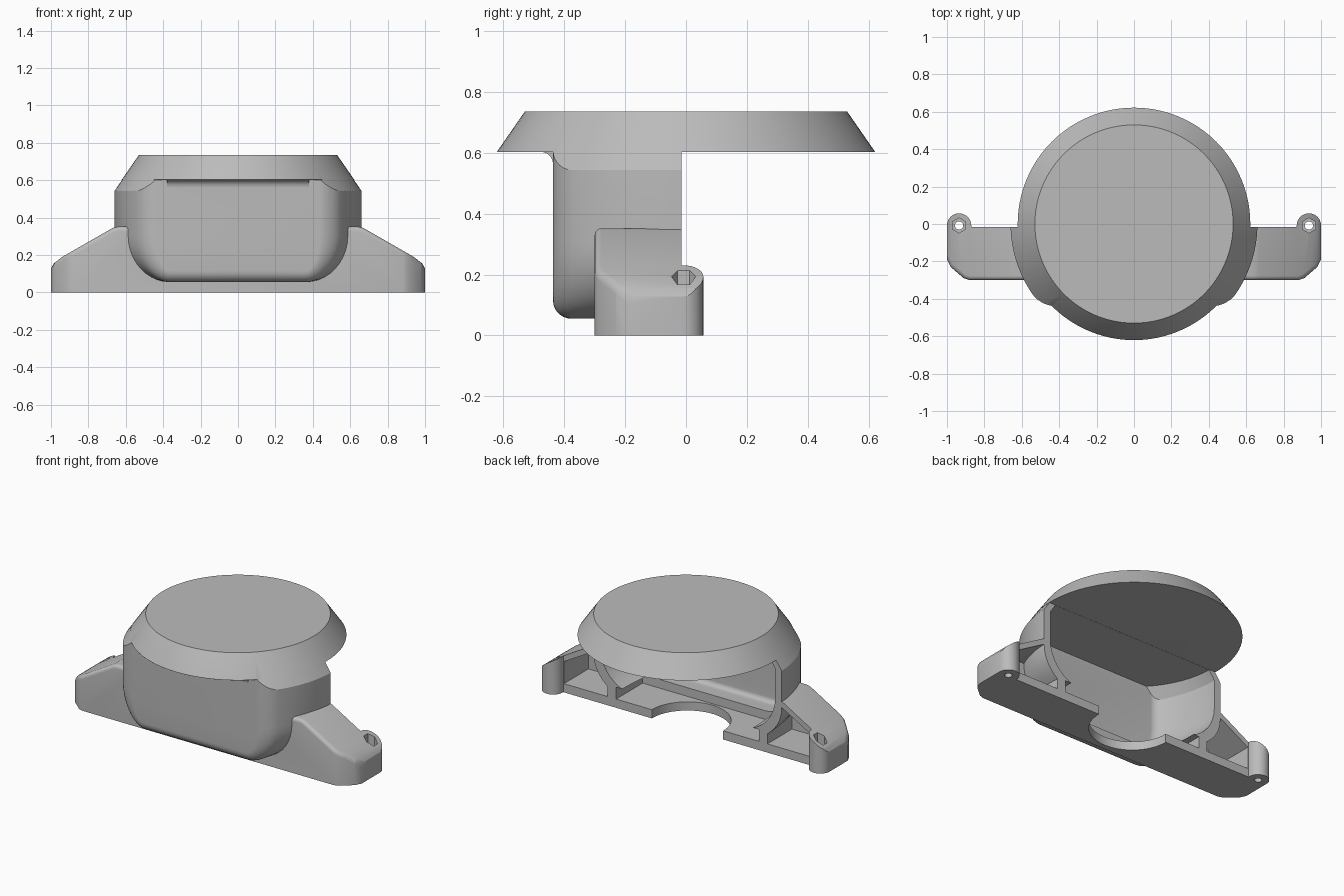
import bpy, bmesh
from math import sin, cos, pi, sqrt
from mathutils import Vector

if "Cube" in bpy.data.objects:
    bpy.data.objects.remove(bpy.data.objects["Cube"])

grey = bpy.data.materials.new("plain_grey")
grey.use_nodes = True
grey.diffuse_color = (0.5, 0.5, 0.5, 1)
grey.node_tree.nodes["Principled BSDF"].inputs["Base Color"].default_value = (0.5, 0.5, 0.5, 1)


def loft(name, rings):
    """Closed solid through a row of equal-length rings."""
    bm = bmesh.new()
    loops = [[bm.verts.new(p) for p in ring] for ring in rings]
    n = len(loops[0])
    for a, b in zip(loops, loops[1:]):
        for i in range(n):
            j = (i + 1) % n
            bm.faces.new((a[i], a[j], b[j], b[i]))
    bm.faces.new(loops[0])
    bm.faces.new(loops[-1])
    bmesh.ops.recalc_face_normals(bm, faces=bm.faces)
    mesh = bpy.data.meshes.new(name)
    bm.to_mesh(mesh)
    bm.free()
    mesh.materials.append(grey)
    ob = bpy.data.objects.new(name, mesh)
    bpy.context.collection.objects.link(ob)
    return ob


def prism(name, outline, axis, lo, hi):
    place = {"x": lambda u, v, d: (d, u, v),
             "y": lambda u, v, d: (u, d, v),
             "z": lambda u, v, d: (u, v, d)}[axis]
    return loft(name, [[place(u, v, d) for u, v in outline] for d in (lo, hi)])


def circle(r, n=96, cx=0, cy=0):
    return [(cx + r * cos(2 * pi * i / n), cy + r * sin(2 * pi * i / n)) for i in range(n)]


def frustum(name, r0, z0, r1, z1):
    return loft(name, [[(x, y, z) for x, y in circle(r)] for r, z in ((r0, z0), (r1, z1))])


def rect(u0, v0, u1, v1):
    return [(u0, v0), (u1, v0), (u1, v1), (u0, v1)]


def boolean(ob, tool, op="DIFFERENCE", keep=False):
    mod = ob.modifiers.new("cut", "BOOLEAN")
    mod.operation, mod.solver, mod.object = op, "EXACT", tool
    bpy.context.view_layer.objects.active = ob
    bpy.ops.object.modifier_apply(modifier=mod.name)
    if not keep:
        bpy.data.objects.remove(tool)


def bevel(ob, rule, width, segments=5):
    bm = bmesh.new()
    bm.from_mesh(ob.data)
    bm.normal_update()
    bmesh.ops.bevel(bm, geom=[e for e in bm.edges if rule(e)], offset=width,
                    segments=segments, profile=0.5, affect="EDGES", clamp_overlap=True)
    bm.to_mesh(ob.data)
    bm.free()


def smooth(ob):
    bpy.ops.object.select_all(action="DESELECT")
    ob.select_set(True)
    bpy.context.view_layer.objects.active = ob
    bpy.ops.object.shade_smooth_by_angle(angle=0.5)


FRONT, BACK, FLAT = -0.437, -0.015, 0.36


def shell_section(y, inset, shrink, bottom, top):
    """Upright section with round lower corners, following a round plan."""
    w = sqrt(0.66 ** 2 - min(y, 0) ** 2) - inset - shrink
    low, b = bottom + shrink, 0.25 - shrink
    corner = [(FLAT + (w - FLAT) * sin(t), low + b * (1 - cos(t)))
              for t in (i * pi / 20 for i in range(11))]
    half = corner + [(w, top)]
    return [(x, y, z) for x, z in half] + [(-x, y, z) for x, z in reversed(half)]


def shell(name, inset, back, bottom, top, round_r):
    front = FRONT + inset
    rings = [(back, 0)] + [(BACK + (front + round_r - BACK) * i / 12, 0) for i in range(1, 13)]
    rings += [(front + round_r * (1 - sin(t)), round_r * (1 - cos(t)))
              for t in (i * pi / 14 for i in range(1, 8))]
    ob = loft(name, [shell_section(y, inset, s, bottom, top) for y, s in rings])
    boolean(ob, frustum("cone", 1.03 - inset, -0.0, 0.53 - inset, 0.735), "INTERSECT")
    return ob


# Round cap, rim softened only where it overhangs the front
cap = frustum("cap", 0.622, 0.602, 0.53, 0.735)
bevel(cap, lambda e: all(v.co.z < 0.61 and v.co.y < FRONT for v in e.verts), 0.028)

# Hollow housing under the cap, open at the back
cavity = shell("cavity", 0.045, 0.1, 0.11, 0.601, 0.03)
step = prism("step", rect(-0.5, -0.28, 0.5, 0.1), "z", 0.055, 0.13)
housing = shell("housing", 0, BACK, 0.055, 0.612, 0.06)
boolean(housing, cavity, keep=True)
boolean(housing, step, keep=True)

# Concave blend between housing front and cap underside
arc = [(FRONT - 0.04 + 0.04 * cos(t), 0.563 + 0.04 * sin(t)) for t in (i * pi / 12 for i in range(7))]
blend = prism("front_blend", arc + [(FRONT + 0.02, 0.612), (FRONT + 0.02, 0.563)], "x", -0.38, 0.38)

# Mounting base with two sloping arms and screw bosses
BX, BY, BR = 0.935, -0.008, 0.065
half_plan = [(0.88, -0.3), (0.91, -0.29), (0.98, -0.23), (1, -0.19)]
half_plan += [(BX + BR * cos(t), BY + BR * sin(t)) for t in (i * pi / 16 for i in range(17))]
half_plan += [(BX - BR, BACK)]
base = prism("mounting_base", half_plan + [(-x, y) for x, y in reversed(half_plan)], "z", 0, 0.5)
slope = [(1.01, -0.01), (1.01, 0.11), (0.985, 0.155), (0.94, 0.19), (0.67, 0.345), (0.64, 0.352)]
boolean(base, prism("slope", slope + [(-x, z) for x, z in reversed(slope)], "y", -0.5, 0.2), "INTERSECT")


def top_front_edge(e):
    if len(e.link_faces) != 2:
        return False
    a, b = sorted((f.normal for f in e.link_faces), key=lambda n: n.z)
    return b.z > 0.3 and abs(a.z) < 0.1 and a.y < -0.3


bevel(base, top_front_edge, 0.05)
boolean(base, cavity)
boolean(base, step)
boolean(base, prism("notch", circle(0.25, 64, 0, BACK), "z", -0.1, 0.08))
pocket = [(0.56, 0.055), (0.865, 0.055), (0.865, 0.195), (0.66, 0.312), (0.56, 0.312)]
for s in (-1, 1):
    boolean(base, prism("pocket", [(s * x, z) for x, z in pocket], "y", -0.26, 0.1))
    hexagon = [(y + s * BX, x + BY) for x, y in circle(0.04, 6)]
    boolean(base, prism("hex_recess", hexagon, "z", 0.09, 0.5))
    boolean(base, prism("screw_hole", circle(0.022, 24, s * BX, BY), "z", -0.1, 0.3))

for part in (cap, housing, blend, base):
    smooth(part)
